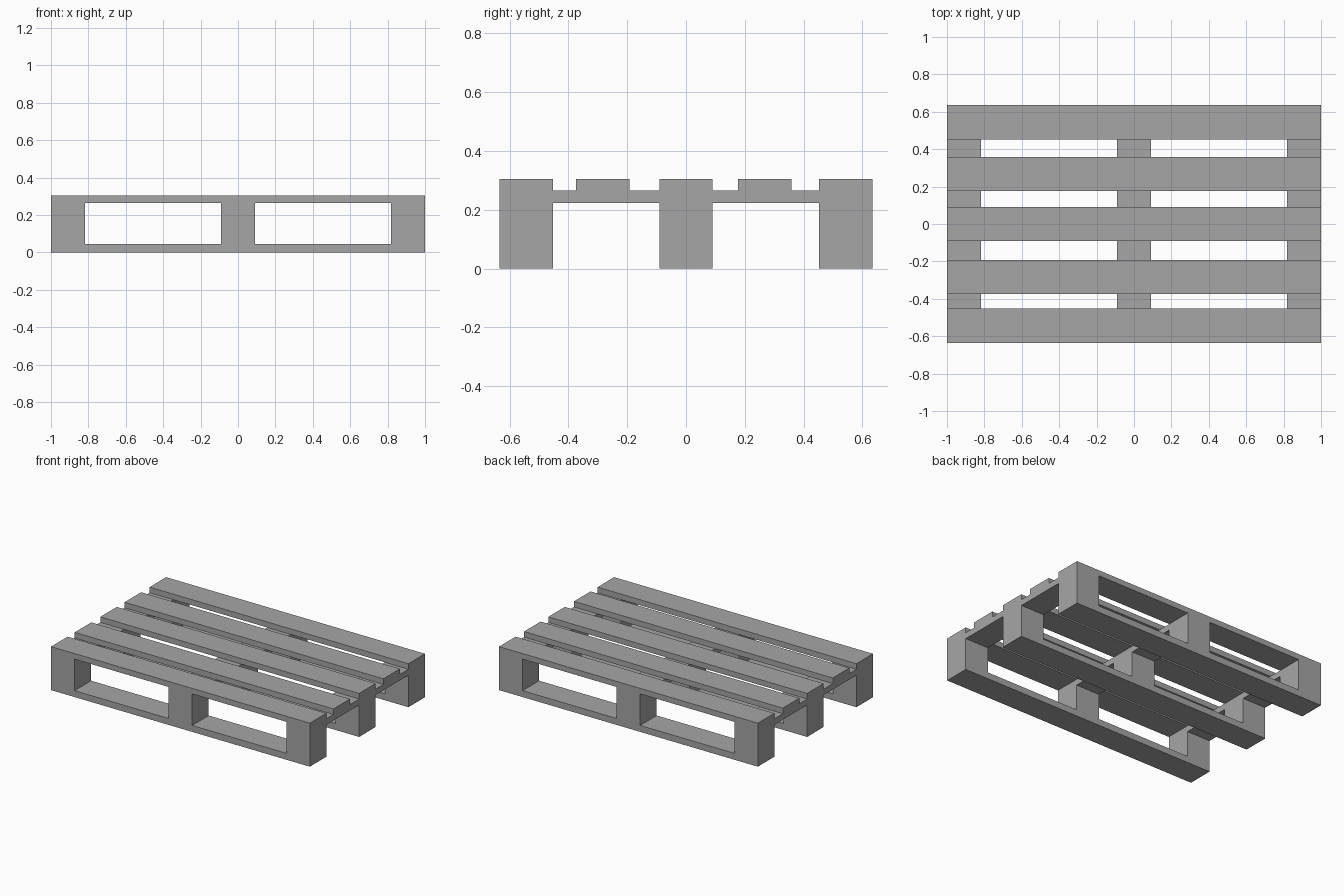
import bpy
import bmesh
from mathutils import Vector

cube = bpy.data.objects.get("Cube")
if cube:
    bpy.data.objects.remove(cube, do_unlink=True)

grey = bpy.data.materials.new("plain grey")
grey.use_nodes = True
grey.diffuse_color = (0.38, 0.38, 0.38, 1)
grey.node_tree.nodes["Principled BSDF"].inputs["Base Color"].default_value = grey.diffuse_color

LENGTH, DEPTH, BOARD = 2.0, 1.27, 0.182
SKID_BASE, SKID_TOP, BEARER_TOP, DECK_TOP = 0.045, 0.223, 0.265, 0.304
OUTER_X = (LENGTH - BOARD) / 2
OUTER_Y = (DEPTH - BOARD) / 2


def add_object(name, bm):
    bmesh.ops.recalc_face_normals(bm, faces=bm.faces)
    mesh = bpy.data.meshes.new(name)
    bm.to_mesh(mesh)
    bm.free()
    mesh.materials.append(grey)
    bpy.context.collection.objects.link(bpy.data.objects.new(name, mesh))


def box(name, size, x, y, bottom, top):
    bm = bmesh.new()
    bmesh.ops.create_cube(bm, size=1)
    bmesh.ops.scale(bm, vec=(size[0], size[1], top - bottom), verts=bm.verts)
    bmesh.ops.translate(bm, vec=(x, y, (bottom + top) / 2), verts=bm.verts)
    add_object(name, bm)


def skid(name, y):
    """Bottom runner and its three blocks as one extruded profile."""
    outline = [(-LENGTH / 2, 0), (LENGTH / 2, 0)]
    for x in (OUTER_X, 0, -OUTER_X):
        right, left = x + BOARD / 2, x - BOARD / 2
        if x < OUTER_X:
            outline.append((right, SKID_BASE))
        outline += [(right, SKID_TOP), (left, SKID_TOP)]
        if x > -OUTER_X:
            outline.append((left, SKID_BASE))
    bm = bmesh.new()
    face = bm.faces.new([bm.verts.new((x, y - BOARD / 2, z)) for x, z in outline])
    new = bmesh.ops.extrude_face_region(bm, geom=[face])["geom"]
    verts = [v for v in new if isinstance(v, bmesh.types.BMVert)]
    bmesh.ops.translate(bm, vec=Vector((0, BOARD, 0)), verts=verts)
    # Extrusion keeps the starting face, which closes the front
    add_object(name, bm)


# Skids along the length
for label, y in (("front", -OUTER_Y), ("middle", 0), ("back", OUTER_Y)):
    skid(label + "_skid", y)

# Bearers across the skids
for label, x in (("right", -OUTER_X), ("middle", 0), ("left", OUTER_X)):
    box(label + "_bearer", (BOARD, DEPTH), x, 0, SKID_TOP, BEARER_TOP)

# Deck boards along the length
for i, y in enumerate((-OUTER_Y, -0.283, 0, 0.268, OUTER_Y), 1):
    box(f"deck_board_{i}", (LENGTH, BOARD), 0, y, BEARER_TOP, DECK_TOP)
